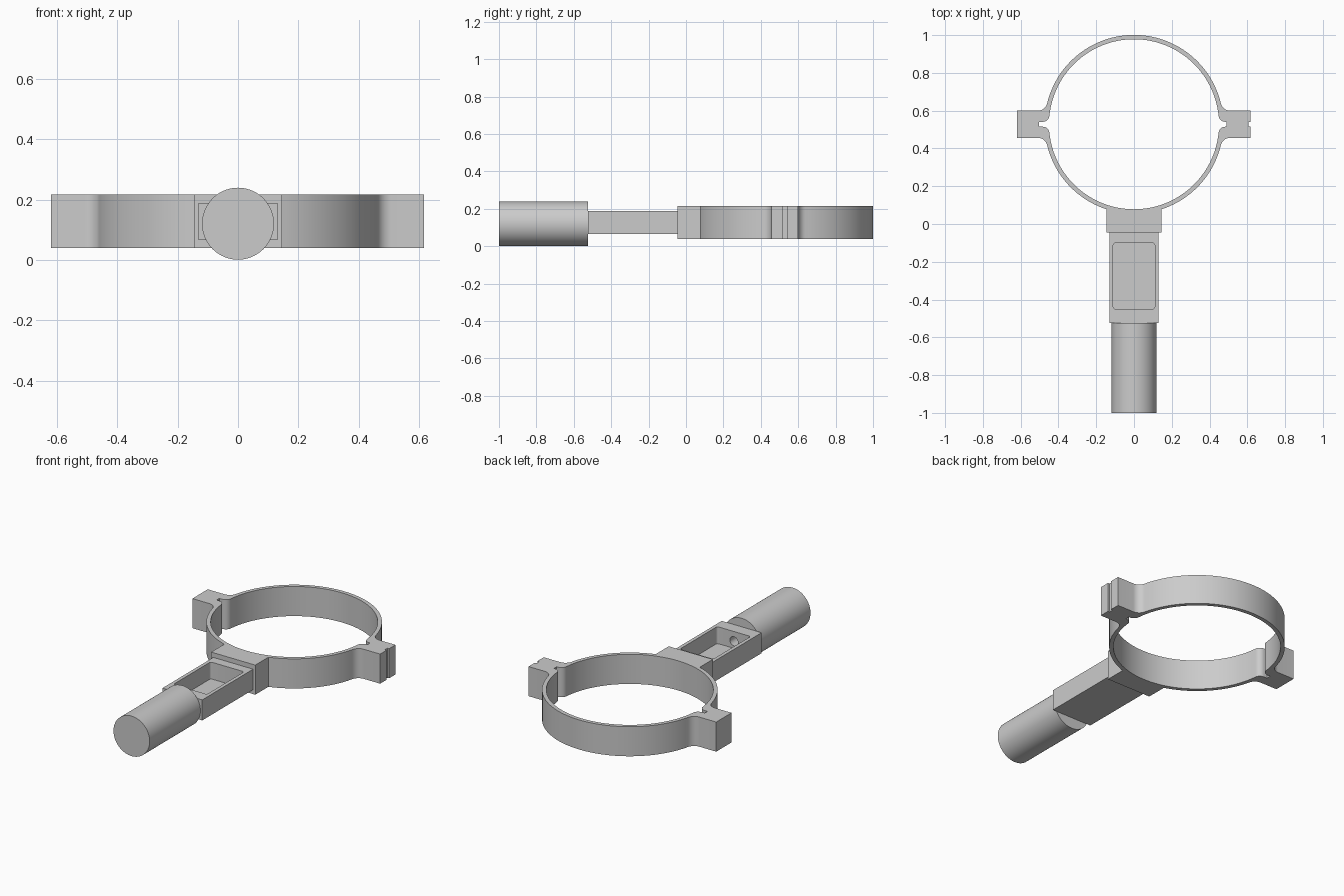
import bpy
import bmesh
from math import pi, sin, cos, acos, atan2, sqrt, radians
from mathutils import Matrix, Vector

cube = bpy.data.objects.get("Cube")
if cube:
    bpy.data.objects.remove(cube, do_unlink=True)

GRAY = (0.6, 0.6, 0.6, 1.0)
mat = bpy.data.materials.new("light gray")
mat.use_nodes = True
mat.diffuse_color = GRAY
mat.node_tree.nodes["Principled BSDF"].inputs["Base Color"].default_value = GRAY

RING_Y = 0.528            # ring centre
OUTER, INNER = 0.473, 0.45
LUG_H, SLOT_H = 0.072, 0.013
BLOCK_X, BLOCK_Y = 0.145, -0.045


def activate(ob):
    bpy.ops.object.select_all(action='DESELECT')
    ob.select_set(True)
    bpy.context.view_layer.objects.active = ob


def finish(ob):
    activate(ob)
    ob.data.materials.clear()
    ob.data.materials.append(mat)
    bpy.ops.object.shade_smooth_by_angle(angle=radians(30))


def arc(cx, cy, r, a0, a1, n):
    return [(cx + r * cos(a0 + (a1 - a0) * i / n),
             cy + r * sin(a0 + (a1 - a0) * i / n)) for i in range(n + 1)]


def quarter(radius, start, level, fillet):
    """Arc from the start angle down to a fillet running onto y = level."""
    cy = level + fillet
    cx = sqrt((radius + fillet) ** 2 - cy ** 2)
    phi = atan2(cy, cx)
    return (arc(0, 0, radius, start, phi, 32)
            + arc(cx, cy, fillet, phi + pi, 1.5 * pi, 8)[1:])


def flip_y(pts):
    return [(x, -y) for x, y in reversed(pts)]


def outer_half(width, groove):
    tail = [(width, LUG_H)]
    if groove:
        tail += [(width, SLOT_H), (width - 0.011, SLOT_H)]
    top = quarter(OUTER, pi / 2, LUG_H, 0.05) + tail
    low = quarter(OUTER, acos(BLOCK_X / OUTER), LUG_H, 0.05) + tail
    return top + flip_y(low) + [(BLOCK_X, BLOCK_Y - RING_Y)]


def inner_half(depth):
    q = quarter(INNER, pi / 2, SLOT_H, 0.035) + [(depth, SLOT_H)]
    return q + flip_y(q)


def close_loop(right, left, shared):
    """Join a right half with a mirrored left half, dropping shared points."""
    mirrored = [(-x, y) for x, y in reversed(left)]
    return right + mirrored[shared:-1]


def extrude_profile(name, loops, z0, z1):
    cu = bpy.data.curves.new(name, 'CURVE')
    cu.dimensions = '2D'
    cu.fill_mode = 'BOTH'
    cu.extrude = (z1 - z0) / 2
    for pts in loops:
        sp = cu.splines.new('POLY')
        sp.points.add(len(pts) - 1)
        for p, (x, y) in zip(sp.points, pts):
            p.co = (x, y, 0, 1)
        sp.use_cyclic_u = True
    ob = bpy.data.objects.new(name, cu)
    bpy.context.collection.objects.link(ob)
    ob.location = (0, RING_Y, (z0 + z1) / 2)
    activate(ob)
    bpy.ops.object.convert(target='MESH')
    ob = bpy.context.object
    bm = bmesh.new()
    bm.from_mesh(ob.data)
    bmesh.ops.remove_doubles(bm, verts=bm.verts, dist=1e-5)
    bmesh.ops.recalc_face_normals(bm, faces=bm.faces)
    bm.to_mesh(ob.data)
    bm.free()
    return ob


def to_object(bm, name):
    me = bpy.data.meshes.new(name)
    bm.to_mesh(me)
    bm.free()
    ob = bpy.data.objects.new(name, me)
    bpy.context.collection.objects.link(ob)
    return ob


def box(name, lo, hi, round_corners=0):
    lo, hi = Vector(lo), Vector(hi)
    bm = bmesh.new()
    bmesh.ops.create_cube(bm, size=1, matrix=Matrix.Translation((lo + hi) / 2)
                          @ Matrix.Diagonal((*(hi - lo), 1)))
    if round_corners:
        upright = [e for e in bm.edges
                   if abs(e.verts[0].co.z - e.verts[1].co.z) > 0.01]
        bmesh.ops.bevel(bm, geom=upright, offset=round_corners, segments=4,
                        profile=0.5, affect='EDGES')
    return to_object(bm, name)


def rod(name, r, y0, y1, z, sides):
    bm = bmesh.new()
    bmesh.ops.create_cone(
        bm, cap_ends=True, segments=sides, radius1=r, radius2=r, depth=y1 - y0,
        matrix=Matrix.Translation((0, (y0 + y1) / 2, z)) @ Matrix.Rotation(pi / 2, 4, 'X'))
    return to_object(bm, name)


def cut(ob, cutter):
    cutter.hide_render = True
    mod = ob.modifiers.new("cut", 'BOOLEAN')
    mod.operation = 'DIFFERENCE'
    mod.object = cutter
    activate(ob)
    bpy.ops.object.modifier_apply(modifier=mod.name)


# Clamp ring with side lugs, slots and mounting block
outline = close_loop(outer_half(0.616, True), outer_half(0.619, False), 0)
opening = close_loop(inner_half(0.49), inner_half(0.502), 1)
clamp = extrude_profile("clamp_ring", [outline, opening], 0.04, 0.216)

# Handle neck with a pocket, and the round grip
neck = box("handle_neck", (-0.131, -0.523, 0.066), (0.131, BLOCK_Y, 0.188))
grip = rod("grip", 0.119, -1.0, -0.523, 0.12, 96)

pocket = box("pocket_cutter", (-0.11, -0.45, 0.088), (0.11, -0.1, 0.3), 0.012)
hole = rod("hole_cutter", 0.027, -0.6, -0.4, 0.13, 32)
cut(neck, pocket)
cut(neck, hole)
cut(grip, hole)
for helper in (pocket, hole):
    bpy.data.objects.remove(helper, do_unlink=True)

for part in (clamp, neck, grip):
    finish(part)
